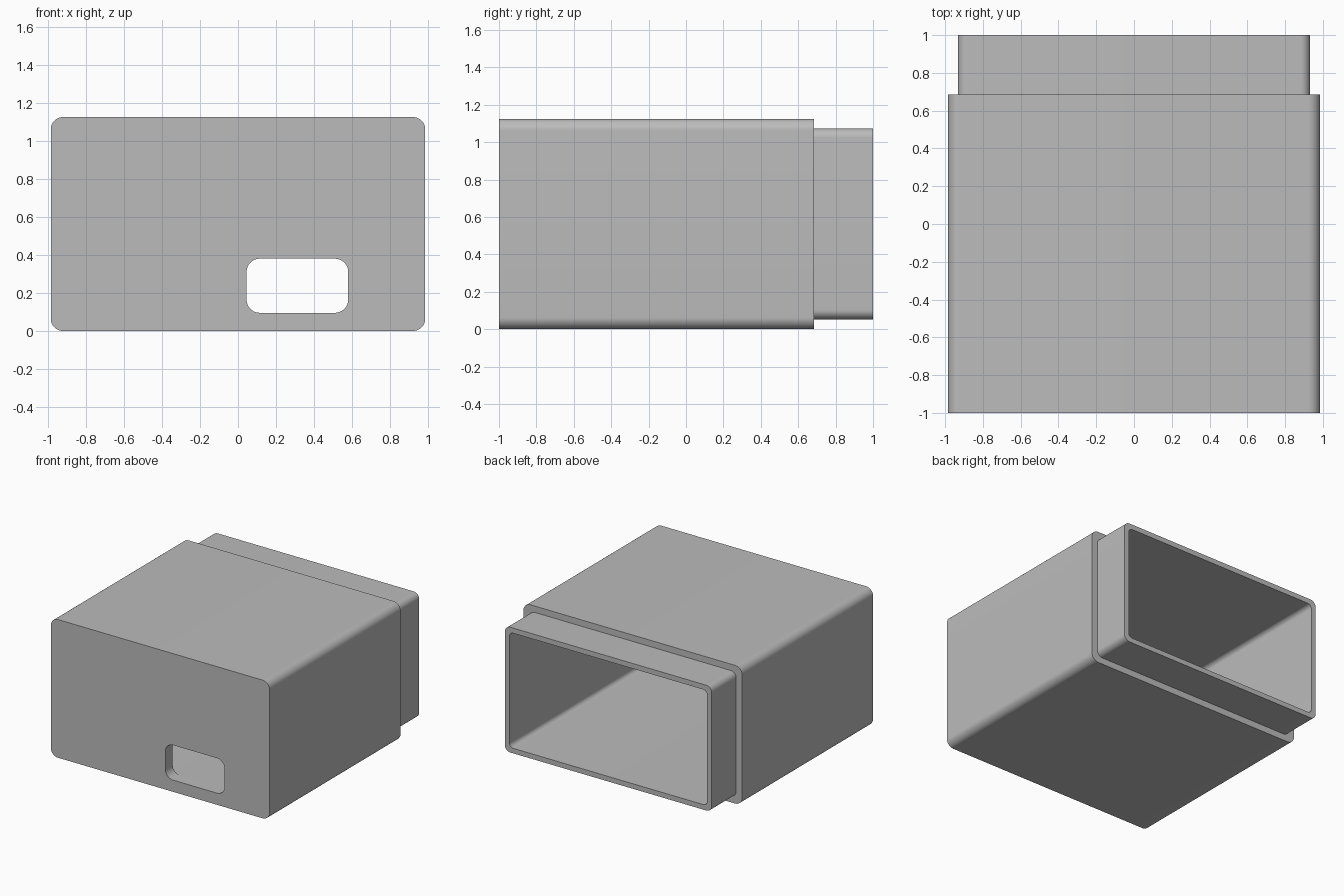
import bpy, bmesh, math
from math import cos, sin, pi

cube = bpy.data.objects.get("Cube")
if cube:
    bpy.data.objects.remove(cube, do_unlink=True)

STEPS = 12  # segments per rounded corner


def rounded_ring(bm, y, x0, x1, z0, z1, r):
    """Rounded rectangle of vertices in the plane at depth y."""
    centres = [(x1 - r, z1 - r), (x0 + r, z1 - r), (x0 + r, z0 + r), (x1 - r, z0 + r)]
    ring = []
    for corner, (cx, cz) in enumerate(centres):
        for s in range(STEPS + 1):
            a = (corner + s / STEPS) * pi / 2
            ring.append(bm.verts.new((cx + r * cos(a), y, cz + r * sin(a))))
    return ring


# Cross-sections, each as x0, x1, z0, z1, corner radius
body = (-0.985, 0.985, 0, 1.125, 0.063)
lip = (-0.932, 0.932, 0.053, 1.073, 0.05)
cavity = (-0.89, 0.89, 0.094, 1.031, 0.035)
port = (0.045, 0.58, 0.095, 0.38, 0.07)

# Closed loft: front port edge, outside, stepped lip, cavity, back to the port
front, inner_front, step, back = -1, -0.905, 0.685, 1
path = [(front, port), (front, body), (step, body), (step, lip),
        (back, lip), (back, cavity), (inner_front, cavity), (inner_front, port)]

bm = bmesh.new()
rings = [rounded_ring(bm, y, *section) for y, section in path]
for a, b in zip(rings, rings[1:] + rings[:1]):
    for i in range(len(a)):
        j = (i + 1) % len(a)
        bm.faces.new((a[i], a[j], b[j], b[i]))
bmesh.ops.recalc_face_normals(bm, faces=bm.faces)

mesh = bpy.data.meshes.new("case_sleeve")
bm.to_mesh(mesh)
bm.free()
case = bpy.data.objects.new("case_sleeve", mesh)
bpy.context.collection.objects.link(case)

# Plain grey plastic
grey = bpy.data.materials.new("grey_plastic")
grey.use_nodes = True
colour = (0.5, 0.5, 0.5, 1)
grey.diffuse_color = colour
grey.node_tree.nodes["Principled BSDF"].inputs["Base Color"].default_value = colour
mesh.materials.append(grey)

# Smooth rounded edges, sharp rims
bpy.ops.object.select_all(action="DESELECT")
case.select_set(True)
bpy.context.view_layer.objects.active = case
bpy.ops.object.shade_smooth_by_angle(angle=math.radians(30))
